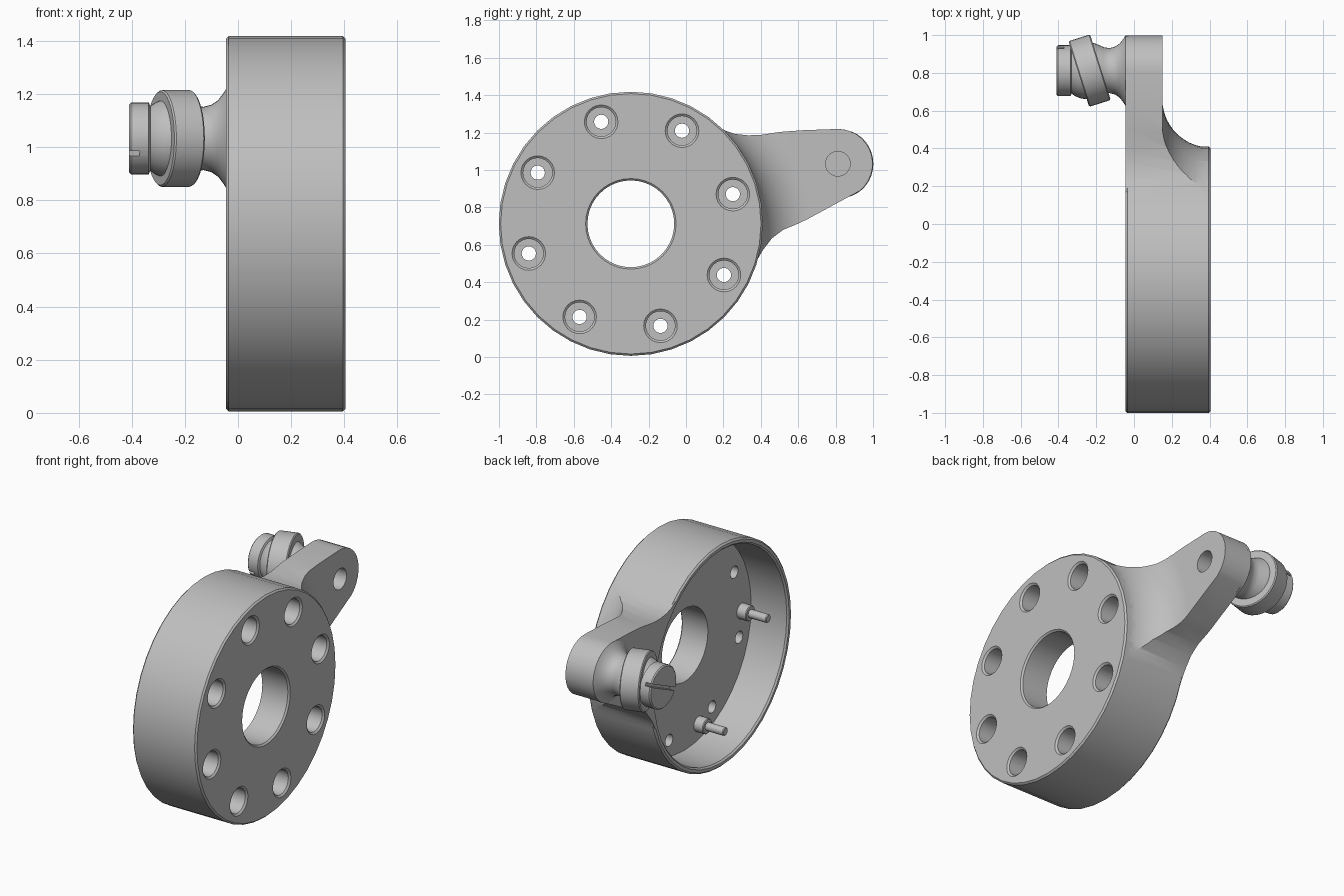
import bpy, bmesh
from math import sin, cos, radians, pi
from mathutils import Matrix, Vector

cube = bpy.data.objects.get("Cube")
if cube:
    bpy.data.objects.remove(cube, do_unlink=True)

GREY = (0.52, 0.52, 0.52, 1)
mat = bpy.data.materials.new("plain grey")
mat.use_nodes = True
mat.diffuse_color = GREY
mat.node_tree.nodes["Principled BSDF"].inputs["Base Color"].default_value = GREY

DISC = (-0.295, 0.712)     # y, z of the disc axis
TIP = (0.812, 1.033)       # y, z of the arm tip axis
BACK, FACE, FLOOR = -0.045, 0.405, 0.215


def finish(name, bm):
    bmesh.ops.recalc_face_normals(bm, faces=bm.faces)
    mesh = bpy.data.meshes.new(name)
    bm.to_mesh(mesh)
    bm.free()
    obj = bpy.data.objects.new(name, mesh)
    bpy.context.collection.objects.link(obj)
    mesh.materials.append(mat)
    return obj


def lathe(name, profile, centre, seg=40, matrix=None):
    """Solid of revolution about an axis along x; profile is (x, radius)."""
    bm = bmesh.new()
    rings = []
    for x, r in profile:
        rings.append([bm.verts.new((x, r * cos(2 * pi * i / seg), r * sin(2 * pi * i / seg)))
                      for i in range(seg)])
    for a, b in zip(rings, rings[1:]):
        for i in range(seg):
            j = (i + 1) % seg
            bm.faces.new((a[i], a[j], b[j], b[i]))
    bm.faces.new(rings[0])
    bm.faces.new(rings[-1])
    if matrix:
        bm.transform(matrix)
    bm.transform(Matrix.Translation((0, *centre)))
    return finish(name, bm)


def prism(name, outline, x0, x1):
    bm = bmesh.new()
    face = bm.faces.new([bm.verts.new((x0, y, z)) for y, z in outline])
    ext = bmesh.ops.extrude_face_region(bm, geom=[face])
    new = [v for v in ext["geom"] if isinstance(v, bmesh.types.BMVert)]
    bmesh.ops.translate(bm, verts=new, vec=(x1 - x0, 0, 0))
    return finish(name, bm)


def boolean(obj, other, operation):
    mod = obj.modifiers.new("cut", 'BOOLEAN')
    mod.operation, mod.solver, mod.object = operation, 'EXACT', other
    bpy.context.view_layer.objects.active = obj
    bpy.ops.object.modifier_apply(modifier=mod.name)
    bpy.data.objects.remove(other, do_unlink=True)


def on_circle(angle, r):
    return (DISC[0] + r * cos(radians(angle)), DISC[1] + r * sin(radians(angle)))


# Disc body with chamfered rims
R, C = 0.706, 0.01
housing = lathe("housing", [(BACK, R - C), (BACK + C, R), (FACE - C, R), (FACE, R - C)], DISC)

# Arm: side outline, trimmed by a revolved fillet around the disc
arc = [(TIP[0] + 0.186 * cos(radians(a)), TIP[1] + 0.186 * sin(radians(a)))
       for a in range(92, -62, -11)]
outline = [(0, 1.1), (0.17, 1.235), (0.21, 1.21), (0.26, 1.193), (0.33, 1.185), (0.4, 1.187),
           (0.5, 1.203), (0.62, 1.212)] + arc + [
           (0.65, 0.737), (0.6, 0.713), (0.52, 0.68), (0.46, 0.635), (0.41, 0.57), (0.37, 0.5), (0.2, 0.6)]
arm = prism("arm", outline, BACK, 0.39)
fillet = [(0.405 - 0.255 * cos(radians(a)), 0.955 - 0.255 * sin(radians(a)))
          for a in range(0, 88, 8)]
trim = lathe("arm_trim", [(-0.2, 1.6), (0.15, 1.6)] + fillet + [(0.42, 0.7)], DISC, 80)
boolean(arm, trim, 'INTERSECT')
boolean(housing, arm, 'UNION')

# Cavity open to the back, and chamfered centre bore
boolean(housing, lathe("cavity", [(-0.2, 0.678), (BACK, 0.678), (BACK + C, 0.668), (FLOOR, 0.668)], DISC),
        'DIFFERENCE')
boolean(housing, lathe("bore", [(0.1, 0.232), (FACE - C, 0.232), (FACE, 0.242), (0.5, 0.242)], DISC),
        'DIFFERENCE')

# Ring of counterbored bolt holes
for i in range(8):
    hole = [(0.1, 0.038), (0.29, 0.038), (0.29, 0.078), (FACE - C, 0.078), (FACE, 0.09), (0.5, 0.09)]
    boolean(housing, lathe("bolt_hole", hole, on_circle(16.2 + 45 * i, 0.568), 24), 'DIFFERENCE')

# Blind hole in the arm tip
boolean(housing, lathe("tip_hole", [(0.03, 0.066), (0.3, 0.066)], TIP, 24), 'DIFFERENCE')

# Stepped pins standing on the cavity floor
parts = [housing]
for n, angle in enumerate((180, 256)):
    pin = [(FLOOR + 0.02, 0.048), (0.155, 0.048), (0.15, 0.043), (0.15, 0.026), (0.03, 0.026), (0.025, 0.021)]
    parts.append(lathe(f"pin_{n + 1}", pin, on_circle(angle, 0.57), 20))

# Stud with flared neck, rounded body and end cap
stud = lathe("stud", [
    (-0.41, 0.128), (-0.403, 0.135), (-0.336, 0.135), (-0.33, 0.122), (-0.31, 0.136), (-0.28, 0.148),
    (-0.24, 0.152), (-0.2, 0.142), (-0.16, 0.124), (-0.13, 0.119), (-0.1, 0.127), (-0.075, 0.144),
    (-0.055, 0.17), (BACK, 0.186), (-0.03, 0.186)], TIP, 36)

# Screwdriver slot across the end cap
bm = bmesh.new()
bmesh.ops.create_cube(bm, size=1)
bm.transform(Matrix.Translation((-0.41, *TIP)) @ Matrix.Rotation(radians(25), 4, 'X')
             @ Matrix.Diagonal((0.08, 0.4, 0.02, 1)))
boolean(stud, finish("slot", bm), 'DIFFERENCE')
parts.append(stud)

# Tilted collar around the stud
tilt = Matrix.Translation((-0.235, 0, 0)) @ Matrix.Rotation(radians(17.5), 4, 'Z')
parts.append(lathe("tilted_collar", [(-0.06, 0.146), (-0.06, 0.176), (-0.054, 0.182), (0.054, 0.182),
                                     (0.06, 0.176), (0.06, 0.146)], TIP, 36, tilt))

bpy.ops.object.select_all(action='DESELECT')
for obj in parts:
    obj.select_set(True)
bpy.context.view_layer.objects.active = housing
bpy.ops.object.shade_smooth_by_angle(angle=radians(30))
